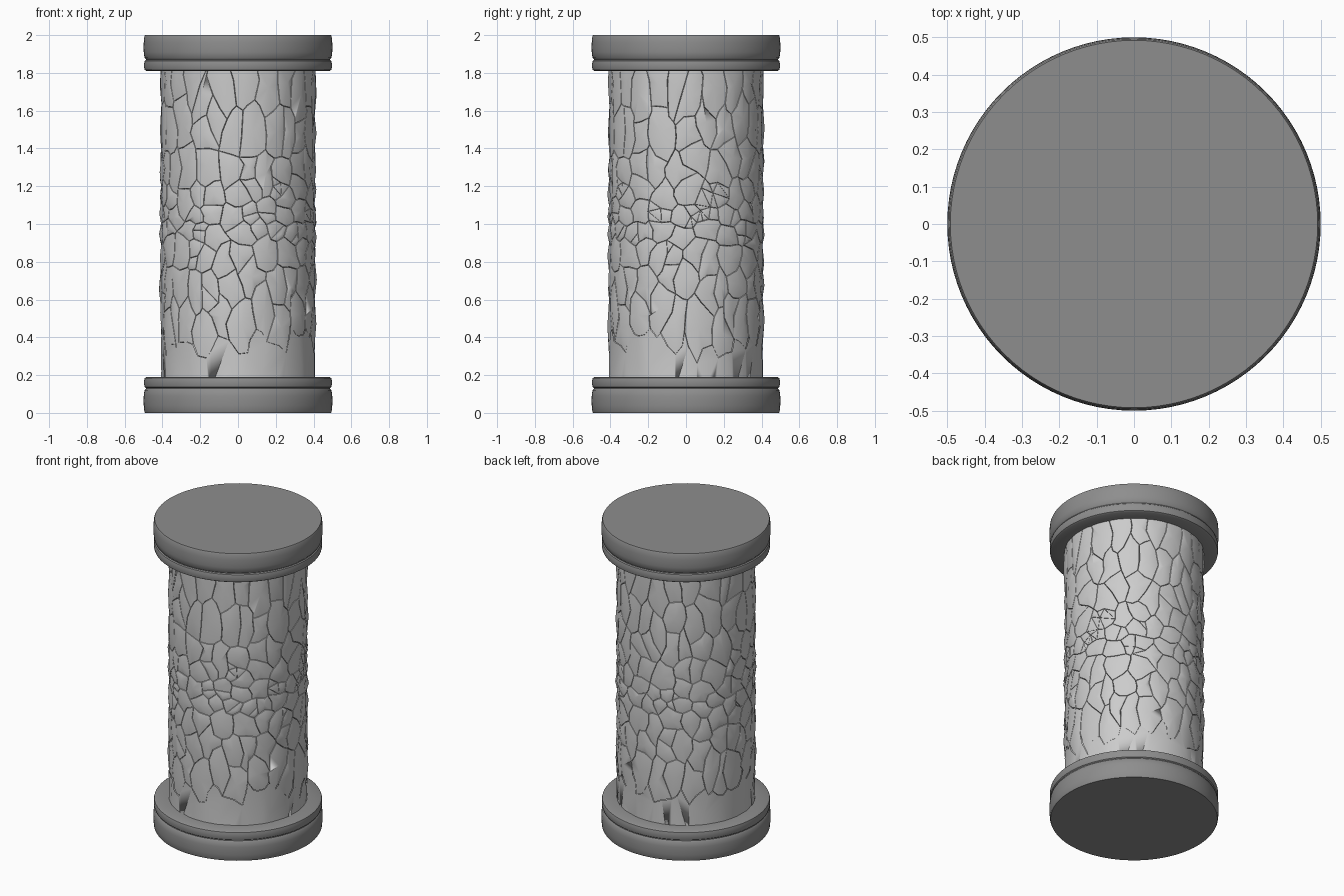
import bpy, bmesh, math, random
from mathutils import Vector

if "Cube" in bpy.data.objects:
    bpy.data.objects.remove(bpy.data.objects["Cube"])

random.seed(7)
COLS, ROWS = 24, 10


def material(name, v):
    m = bpy.data.materials.new(name)
    m.diffuse_color = (v, v, v, 1)
    m.use_nodes = True
    m.node_tree.nodes["Principled BSDF"].inputs["Base Color"].default_value = m.diffuse_color
    return m


DARK, PALE = material("dark_cap", 0.27), material("pale_glass", 1.0)


def finish(bm, name, mat):
    me = bpy.data.meshes.new(name)
    bm.to_mesh(me)
    bm.free()
    me.materials.append(mat)
    ob = bpy.data.objects.new(name, me)
    bpy.context.collection.objects.link(ob)
    return ob


# end caps: lathed profile, with thick disc, groove and thin ring
CAP = [(0, 0), (0.492, 0), (0.496, 0.008), (0.499, 0.04), (0.5, 0.065), (0.499, 0.09),
       (0.495, 0.12), (0.488, 0.128), (0.488, 0.132), (0.494, 0.137), (0.497, 0.15),
       (0.497, 0.172), (0.494, 0.184), (0.484, 0.19), (0.38, 0.19), (0, 0.19)]


def cap(name, top):
    bm = bmesh.new()
    vs = [bm.verts.new((r, 0, 2 - z if top else z)) for r, z in CAP]
    es = [bm.edges.new(p) for p in zip(vs, vs[1:])]
    bmesh.ops.spin(bm, geom=vs + es, axis=(0, 0, 1), cent=(0, 0, 0),
                   angle=math.tau, steps=96, use_duplicate=False)
    bmesh.ops.remove_doubles(bm, verts=bm.verts, dist=1e-4)
    bmesh.ops.recalc_face_normals(bm, faces=bm.faces)
    ob = finish(bm, name, DARK)
    bpy.context.view_layer.objects.active = ob
    ob.select_set(True)
    bpy.ops.object.shade_smooth_by_angle(angle=math.radians(35))
    ob.select_set(False)


cap("bottom_cap", False)
cap("top_cap", True)


# cracked glass: cells of a jittered grid wrapped on a cylinder, smallest at mid height
def height(y):
    w = 2 * y / ROWS - 1
    d = abs(w)
    return 1 + math.copysign(0.85 * (0.45 * d + 0.55 * d * d), w)


def on_tube(ang, z, r):
    return Vector((r * math.cos(ang), r * math.sin(ang), z))


def set_radius(v, r):
    v.co = on_tube(math.atan2(v.co.y, v.co.x), v.co.z, r)


def clip(poly, mid, n):
    out = []
    for a, b in zip(poly, poly[1:] + poly[:1]):
        da, db = (a - mid).dot(n), (b - mid).dot(n)
        if da <= 0:
            out.append(a)
        if da * db < 0:
            out.append(a.lerp(b, da / (da - db)))
    return out


seeds = []
for row in range(ROWS):
    jx, jy = (0.12, 0.08) if row == 0 else (0.42, 0.38)
    for c in range(COLS):
        seeds.append(Vector((c + 0.5 * (row % 2) + random.uniform(-jx, jx),
                             row + (0.4 if row == 0 else 0.5) + random.uniform(-jy, jy))))
everywhere = [s + Vector((k * COLS, 0)) for k in (-1, 0, 1) for s in seeds]

bm = bmesh.new()
for s in seeds:
    poly = [Vector(p) for p in ((s.x - 2, 0), (s.x + 2, 0), (s.x + 2, ROWS), (s.x - 2, ROWS))]
    for o in everywhere:
        if 1e-6 < (o - s).length < 4.5:
            poly = clip(poly, (o + s) / 2, o - s)
    if len(poly) > 2:
        bm.faces.new([bm.verts.new(on_tube(p.x / COLS * math.tau, height(p.y), 0.409)) for p in poly])
bmesh.ops.remove_doubles(bm, verts=bm.verts, dist=0.018)

# jagged crack lines
long_edges = [e for e in bm.edges if e.calc_length() > 0.07]
bmesh.ops.subdivide_edges(bm, edges=long_edges, cuts=1)
reach = {v: min(e.calc_length() for e in v.link_edges) for v in bm.verts}
for v, d in reach.items():
    if 0.16 < v.co.z < 1.84:
        ang = math.atan2(v.co.y, v.co.x) + random.uniform(-0.3, 0.3) * d / 0.41
        z = v.co.z + random.uniform(-0.3, 0.3) * d
        # the shards end in downward points above the plain sleeve
        if z < 0.5:
            z += 0.5 * (z - 0.42)
        v.co = on_tube(ang, z, random.uniform(0.404, 0.409))
    else:
        set_radius(v, 0.41)


def is_lower(f):
    return min(v.co.z for v in f.verts) < 0.16


# plain lower sleeve, smooth
low = bm.copy()
bmesh.ops.delete(low, geom=[f for f in low.faces if not is_lower(f)], context='FACES')
bmesh.ops.triangulate(low, faces=low.faces)
for v in low.verts:
    set_radius(v, 0.409)
for f in low.faces:
    f.smooth = True
finish(low, "lower_glass_sleeve", PALE)

# separate shards: steep crack walls around a raised middle
bmesh.ops.delete(bm, geom=[f for f in bm.faces if is_lower(f)], context='FACES')
bmesh.ops.split_edges(bm, edges=bm.edges)
shards = list(bm.faces)
walls = bmesh.ops.inset_individual(bm, faces=shards, thickness=0.002, use_even_offset=False)["faces"]
for v in bm.verts:
    if v.is_boundary:
        set_radius(v, 0.396)
for f in walls:
    for e in f.edges:
        e.smooth = False
for v in bmesh.ops.poke(bm, faces=[f for f in shards if f.is_valid])["verts"]:
    set_radius(v, random.uniform(0.413, 0.419))
for f in bm.faces:
    f.smooth = True
finish(bm, "glass_shards", PALE)

# backing tube just behind the cracks
bm = bmesh.new()
bmesh.ops.create_cone(bm, segments=96, radius1=0.395, radius2=0.395, depth=1.66)
bmesh.ops.translate(bm, verts=bm.verts, vec=(0, 0, 1))
for f in bm.faces:
    f.smooth = True
finish(bm, "inner_tube", PALE)
